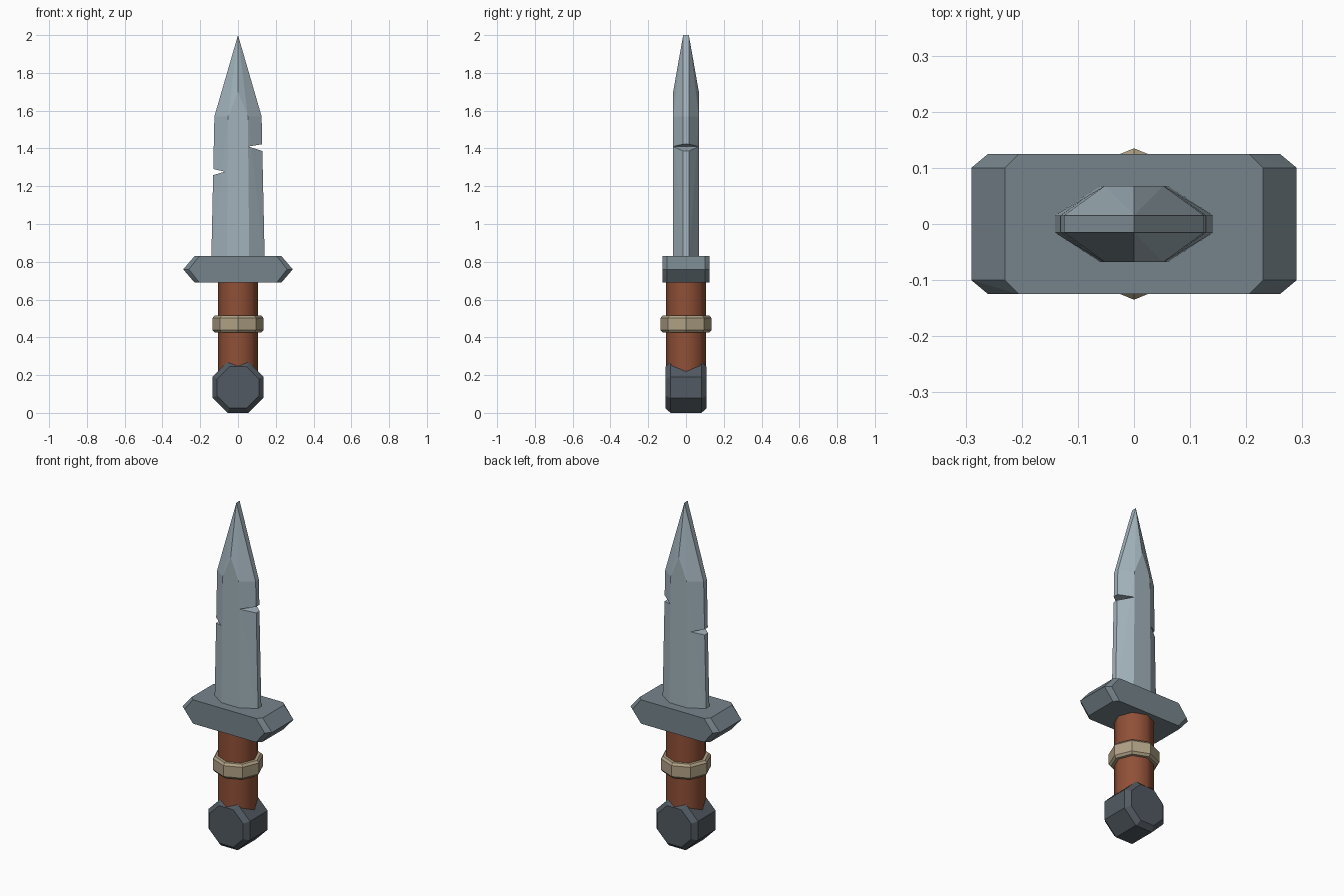
import bpy, bmesh, math
from mathutils import Matrix

if "Cube" in bpy.data.objects:
    bpy.data.objects.remove(bpy.data.objects["Cube"])


def material(name, rgb):
    m = bpy.data.materials.new(name)
    m.diffuse_color = (*rgb, 1)
    m.use_nodes = True
    m.node_tree.nodes["Principled BSDF"].inputs["Base Color"].default_value = m.diffuse_color
    return m


STEEL = material("pale steel", (0.36, 0.45, 0.50))
IRON = material("grey iron", (0.18, 0.23, 0.26))
DARK = material("dark iron", (0.084, 0.102, 0.122))
LEATHER = material("brown leather", (0.28, 0.08, 0.038))
CLOTH = material("tan cloth", (0.44, 0.36, 0.235))


def finish(bm, name, mat, smooth=None):
    bmesh.ops.recalc_face_normals(bm, faces=bm.faces)
    me = bpy.data.meshes.new(name)
    bm.to_mesh(me)
    bm.free()
    ob = bpy.data.objects.new(name, me)
    bpy.context.collection.objects.link(ob)
    if mat:
        me.materials.append(mat)
    if smooth:
        bpy.ops.object.select_all(action='DESELECT')
        ob.select_set(True)
        bpy.context.view_layer.objects.active = ob
        bpy.ops.object.shade_smooth_by_angle(angle=math.radians(smooth))
    return ob


def mirrored_hull(name, pts, mat, smooth=None):
    """Convex solid from points mirrored in x and y."""
    bm = bmesh.new()
    for p in {(sx * x, sy * y, z) for x, y, z in pts for sx in (1, -1) for sy in (1, -1)}:
        bm.verts.new(p)
    bmesh.ops.convex_hull(bm, input=bm.verts)
    bmesh.ops.dissolve_limit(bm, angle_limit=0.01, verts=bm.verts, edges=bm.edges)
    return finish(bm, name, mat, smooth)


def octagon_lathe(name, profile, mat, turn=0.0, matrix=None, smooth=None):
    """Eight-sided solid from (radius, height) pairs."""
    bm = bmesh.new()
    rings = [[bm.verts.new((r * math.cos(turn + k * math.pi / 4),
                            r * math.sin(turn + k * math.pi / 4), h)) for k in range(8)]
             for r, h in profile]
    for a, b in zip(rings, rings[1:]):
        for k in range(8):
            j = (k + 1) % 8
            bm.faces.new((a[k], a[j], b[j], b[k]))
    bm.faces.new(rings[0])
    bm.faces.new(rings[-1])
    if matrix:
        bm.transform(matrix)
    return finish(bm, name, mat, smooth)


# Blade: bevelled bar with flat central face and a ridged point
blade = mirrored_hull("blade", [
    (0.142, 0.015, 0.78), (0.06, 0.068, 0.78),
    (0.125, 0.015, 1.57), (0.052, 0.068, 1.57),
    (0, 0.068, 1.70), (0, 0.015, 2.0)], STEEL)

# Nicks cut into both edges of the blade
NICKS = [[(0.055, 1.41), (0.16, 1.428), (0.16, 1.377)],
         [(-0.07, 1.277), (-0.16, 1.298), (-0.16, 1.25)]]
for i, tri in enumerate(NICKS):
    bm = bmesh.new()
    ends = [[bm.verts.new((x, y, z)) for x, z in tri] for y in (-0.2, 0.2)]
    for e in ends:
        bm.faces.new(e)
    for k in range(3):
        j = (k + 1) % 3
        bm.faces.new((ends[0][k], ends[0][j], ends[1][j], ends[1][k]))
    cutter = finish(bm, f"nick_cutter_{i + 1}", None)
    cutter.hide_render = True
    cutter.hide_set(True)
    mod = blade.modifiers.new("nick", 'BOOLEAN')
    mod.operation = 'DIFFERENCE'
    mod.solver = 'EXACT'
    mod.object = cutter

# Guard: hexagonal bar with chamfered ends
mirrored_hull("guard", [p for z in (0.69, 0.83) for p in ((0.23, 0.10, z), (0.205, 0.125, z))]
              + [(0.29, 0.10, 0.76), (0.26, 0.125, 0.76)], IRON)

# Grip and its wrapped band
octagon_lathe("grip", [(0.107, 0.15), (0.107, 0.72)], LEATHER, smooth=50)
octagon_lathe("grip_band", [(0.124, 0.425), (0.135, 0.438), (0.135, 0.502), (0.124, 0.515)], CLOTH)

# Pommel: octagonal drum lying along y with bevelled rims
k = 1 / math.cos(math.pi / 8)
octagon_lathe("pommel", [(0.11 * k, -0.109), (0.135 * k, -0.082), (0.135 * k, 0.082), (0.11 * k, 0.109)],
              DARK, turn=math.pi / 8,
              matrix=Matrix.Translation((0, 0, 0.135)) @ Matrix.Rotation(math.pi / 2, 4, 'X'))
